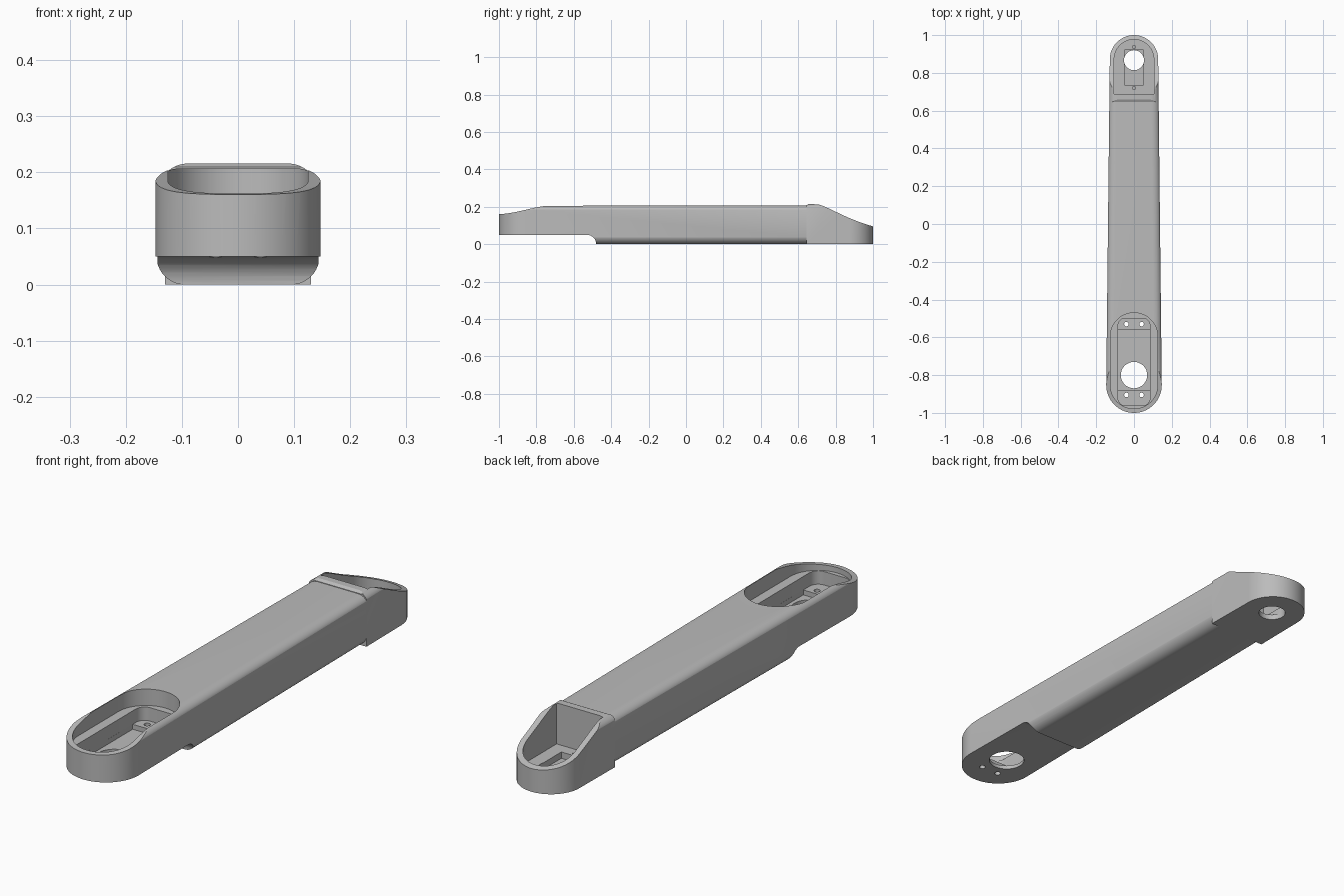
import bpy, bmesh
from math import sin, cos, pi, radians

if "Cube" in bpy.data.objects:
    bpy.data.objects.remove(bpy.data.objects["Cube"], do_unlink=True)

grey = bpy.data.materials.new("satin_grey")
grey.use_nodes = True
COLOUR = (0.5, 0.5, 0.5, 1)
grey.diffuse_color = COLOUR
grey.node_tree.nodes["Principled BSDF"].inputs["Base Color"].default_value = COLOUR

FRONT_Y, FRONT_R = -0.853, 0.147
REAR_Y, REAR_R = 0.872, 0.128
JOIN_Y = 0.645


def loft(name, first, last):
    """Solid between two matching rings of 3D points."""
    bm = bmesh.new()
    a = [bm.verts.new(p) for p in first]
    b = [bm.verts.new(p) for p in last]
    bm.faces.new(a[::-1])
    bm.faces.new(b)
    for i in range(len(a)):
        j = (i + 1) % len(a)
        bm.faces.new((a[i], a[j], b[j], b[i]))
    bmesh.ops.recalc_face_normals(bm, faces=bm.faces)
    mesh = bpy.data.meshes.new(name)
    bm.to_mesh(mesh)
    bm.free()
    mesh.materials.append(grey)
    obj = bpy.data.objects.new(name, mesh)
    bpy.context.collection.objects.link(obj)
    return obj


def upright(name, plan, z0, z1):
    return loft(name, [(x, y, z0) for x, y in plan], [(x, y, z1) for x, y in plan])


def sideways(name, profile, half):
    return loft(name, [(-half, y, z) for y, z in profile], [(half, y, z) for y, z in profile])


def arc(cx, cy, rx, ry, a0, a1, n):
    return [(cx + rx * cos(radians(a0 + (a1 - a0) * i / n)),
             cy + ry * sin(radians(a0 + (a1 - a0) * i / n))) for i in range(n + 1)]


def capsule(y0, r0, y1, r1):
    return arc(0, y0, r0, r0, 180, 360, 40) + arc(0, y1, r1, r1, 0, 180, 40)


def box_plan(x, y0, y1):
    return [(-x, y0), (x, y0), (x, y1), (-x, y1)]


def section(half, top, edge, drop, base):
    """Cross-section with rounded upper and optionally rounded lower edges."""
    right = arc(half - base, base, base, base, -90, 0, 10) if base else [(half, -0.01)]
    right += arc(half - edge, top - drop, edge, drop, 0, 90, 10)
    return right + [(-x, z) for x, z in reversed(right)]


def half_width(y):
    t = (y - FRONT_Y) / (REAR_Y - FRONT_Y)
    return FRONT_R + (REAR_R - FRONT_R) * t + 0.002


def rounded_bar(y0, y1, top, edge, drop, base):
    ends = [[(x, y, z) for x, z in section(half_width(y), top, edge, drop, base)]
            for y in (y0, y1)]
    return loft("bar_cutter", *ends)


def combine(obj, cutter, how="DIFFERENCE"):
    mod = obj.modifiers.new("cut", "BOOLEAN")
    mod.operation, mod.solver, mod.object = how, "EXACT", cutter
    bpy.context.view_layer.update()
    graph = bpy.context.evaluated_depsgraph_get()
    mesh = bpy.data.meshes.new_from_object(obj.evaluated_get(graph))
    obj.modifiers.clear()
    obj.data = mesh
    bpy.data.objects.remove(cutter, do_unlink=True)


def drill(obj, x, y, r, z0=-0.1, z1=0.3):
    combine(obj, upright("drill", arc(x, y, r, r, 0, 350, 35), z0, z1))


def smooth_curve(y0, z0, y1, z1, n=14):
    """S-shaped rise between two heights."""
    return [(y0 + (y1 - y0) * i / n, z0 + (z1 - z0) * (1 - cos(pi * i / n)) / 2)
            for i in range(n + 1)]


plan = capsule(FRONT_Y, FRONT_R, REAR_Y, REAR_R)

# Main arm: tapered capsule, rounded edges, raised front underside, sloping front rim
body = upright("arm_body", plan, -0.05, 0.3)
combine(body, rounded_bar(-1.1, JOIN_Y, 0.207, 0.042, 0.03, 0.05), "INTERSECT")
profile = [(-1.05, 0.05)] + arc(-0.53, 0, 0.05, 0.05, 90, 0, 10)
profile += [(-0.48, -0.02), (0.8, -0.02), (0.8, 0.25), (-0.7, 0.25)]
profile += smooth_curve(-0.69, 0.209, -1.02, 0.16) + [(-1.05, 0.16)]
combine(body, sideways("profile_cutter", profile, 0.3), "INTERSECT")

# Front bearing pocket: wide seat, narrow well and two screw pads left standing
combine(body, upright("seat", capsule(-0.853, 0.125, -0.595, 0.125), 0.14, 0.4))
well = arc(-0.05, -0.92, 0.035, 0.04, 180, 270, 6) + arc(0.05, -0.92, 0.035, 0.04, 270, 360, 6)
well += arc(0.05, -0.54, 0.035, 0.04, 0, 90, 6) + arc(-0.05, -0.54, 0.035, 0.04, 90, 180, 6)
combine(body, upright("well", well, 0.085, 0.3))
combine(body, upright("well_floor", box_plan(0.0848, -0.88, -0.56), 0.065, 0.2))
drill(body, 0, -0.8, 0.07)
for y in (-0.53, -0.905):
    for x in (-0.04, 0.04):
        drill(body, x, y, 0.012)

# Rear housing: square bottom, raised lip, concave slope down to the end
housing = upright("rear_housing", plan, 0, 0.3)
combine(housing, rounded_bar(JOIN_Y, 1.1, 0.216, 0.045, 0.032, 0), "INTERSECT")
slope = [(0.6, -0.1), (1.1, -0.1), (1.1, 0.08), (1.0, 0.095), (0.96, 0.107), (0.92, 0.121),
         (0.87, 0.141), (0.82, 0.164), (0.77, 0.188), (0.73, 0.206), (0.705, 0.214),
         (0.69, 0.217), (0.66, 0.217), (0.635, 0.204), (0.6, 0.204)]
combine(housing, sideways("slope_cutter", slope, 0.3), "INTERSECT")

# Rear pocket: flat inner wall, rectangular well, bearing hole and screw holes
pocket = [(-0.105, 0.687), (0.105, 0.687)] + arc(0, 0.872, 0.105, 0.105, 0, 180, 40)
combine(housing, upright("pocket", pocket, 0.048, 0.4))
combine(housing, upright("rear_well", box_plan(0.05, 0.735, 0.92), 0.022, 0.2))
drill(housing, 0, 0.867, 0.053)
for y in (0.72, 0.937):
    drill(housing, 0, y, 0.009, 0.015, 0.2)

# Cable holes in the inner wall of the rear pocket
for x in (-0.075, -0.045):
    ring = arc(x, 0.085, 0.011, 0.011, 0, 345, 23)
    combine(housing, loft("cable_hole", [(a, 0.66, b) for a, b in ring],
                          [(a, 0.72, b) for a, b in ring]))

# Smooth curved walls, keep machined edges crisp
bpy.ops.object.select_all(action="DESELECT")
for obj in (body, housing):
    obj.select_set(True)
    bpy.context.view_layer.objects.active = obj
bpy.ops.object.shade_smooth_by_angle(angle=radians(25))
